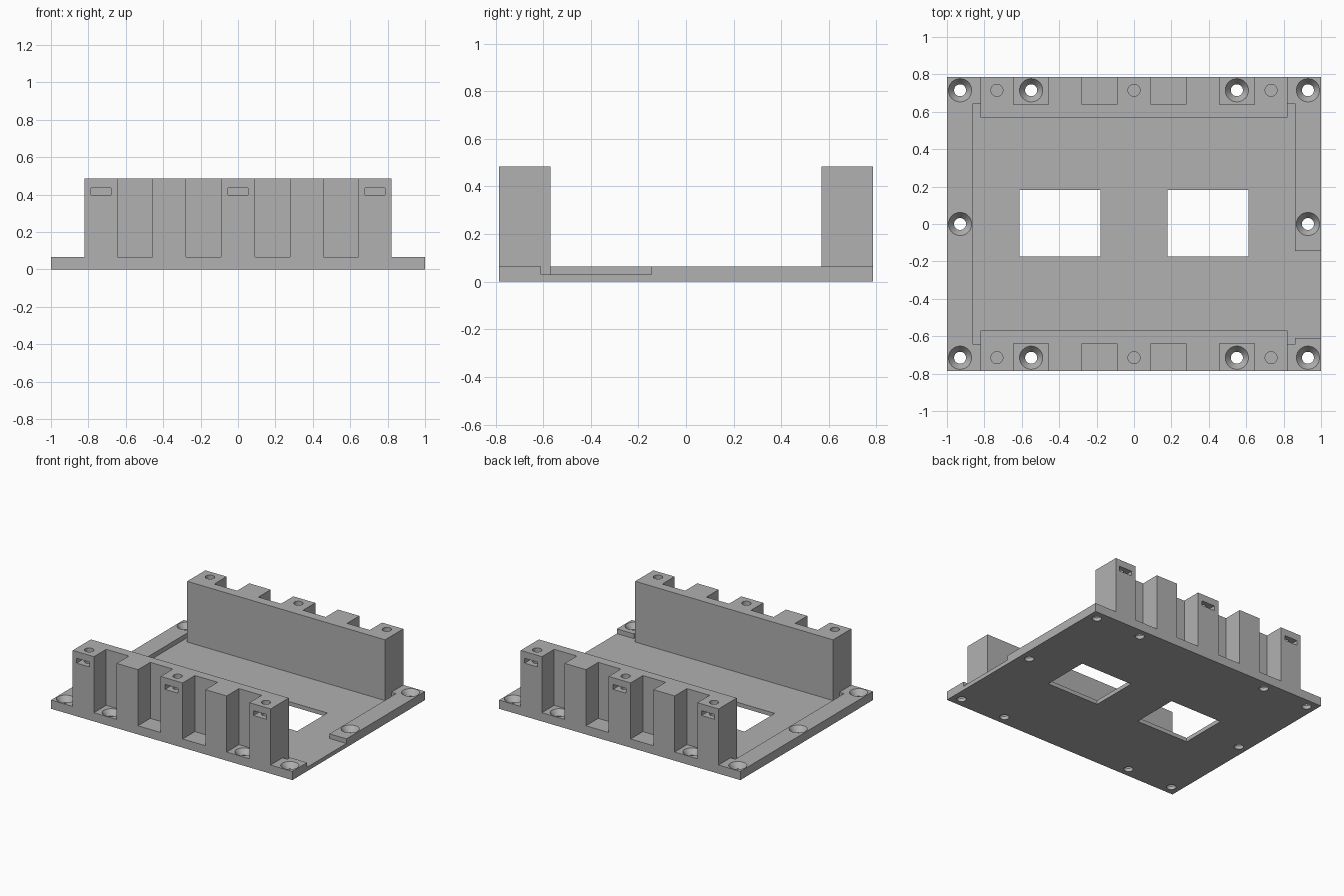
import bpy, bmesh
from mathutils import Matrix

if "Cube" in bpy.data.objects:
    bpy.data.objects.remove(bpy.data.objects["Cube"])

grey = bpy.data.materials.new("plain grey")
grey.use_nodes = True
COLOUR = (0.44, 0.44, 0.44, 1)
grey.diffuse_color = COLOUR
grey.node_tree.nodes["Principled BSDF"].inputs["Base Color"].default_value = COLOUR

HALF_Y, PLATE_TOP, FLOOR, WALL_TOP = 0.785, 0.065, 0.03, 0.485
HOLE_Y, HOLE_R = 0.715, 0.032


def to_object(name, bm):
    bmesh.ops.recalc_face_normals(bm, faces=bm.faces)
    mesh = bpy.data.meshes.new(name)
    bm.to_mesh(mesh)
    bm.free()
    mesh.materials.append(grey)
    obj = bpy.data.objects.new(name, mesh)
    bpy.context.collection.objects.link(obj)
    return obj


def prism(name, outline, z0, z1):
    bm = bmesh.new()
    face = bm.faces.new([bm.verts.new((x, y, z0)) for x, y in outline])
    top = bmesh.ops.extrude_face_region(bm, geom=[face])["geom"]
    bmesh.ops.translate(bm, vec=(0, 0, z1 - z0),
                        verts=[v for v in top if isinstance(v, bmesh.types.BMVert)])
    return to_object(name, bm)


def box(name, x0, x1, y0, y1, z0, z1):
    return prism(name, [(x0, y0), (x1, y0), (x1, y1), (x0, y1)], z0, z1)


def cone(name, x, y, z0, z1, r0, r1):
    bm = bmesh.new()
    bmesh.ops.create_cone(bm, cap_ends=True, segments=40, radius1=r0, radius2=r1,
                          depth=z1 - z0, matrix=Matrix.Translation((x, y, (z0 + z1) / 2)))
    return to_object(name, bm)


def cut(target, cutters):
    for c in cutters:
        mod = target.modifiers.new("cut", "BOOLEAN")
        mod.operation, mod.solver, mod.object = "DIFFERENCE", "EXACT", c
    graph = bpy.context.evaluated_depsgraph_get()
    mesh = bpy.data.meshes.new_from_object(target.evaluated_get(graph))
    target.modifiers.clear()
    target.data = mesh
    for c in cutters:
        bpy.data.objects.remove(c)


# Base plate with its sunken floor, side notch and two windows
plate = box("base_plate", -1, 1, -HALF_Y, HALF_Y, 0, PLATE_TOP)
cutters = [box("floor_cut", -0.86, 0.86, -0.57, 0.57, FLOOR, 0.2),
           box("notch_cut", 0.84, 1.1, -0.61, -0.145, FLOOR, 0.2)]
for s in (-1, 1):
    a, b = sorted((0.82 * s, 0.86 * s))
    cutters.append(box("edge_cut", a, b, -0.643, 0.643, FLOOR, 0.2))
    a, b = sorted((0.18 * s, 0.613 * s))
    cutters.append(box("window_cut", a, b, -0.175, 0.183, -0.1, 0.2))

# Countersunk mounting holes
spots = [(x, y) for x in (-0.93, -0.55, 0.55, 0.93) for y in (-HOLE_Y, HOLE_Y)]
for x, y in spots + [(-0.93, 0), (0.93, 0)]:
    cutters.append(cone("hole_cut", x, y, -0.1, 0.2, HOLE_R, HOLE_R))
    cutters.append(cone("sink_cut", x, y, 0.025, 0.075, HOLE_R, 0.0695))
cut(plate, cutters)

# Comb shaped walls, with screw holes and nut slots in three of the teeth
for name, s in (("front_wall", -1), ("back_wall", 1)):
    outline = [(-0.82, 0.57 * s), (-0.82, HALF_Y * s)]
    for c in (-0.55, -0.185, 0.185, 0.55):
        l, r = c - 0.094, c + 0.094
        outline += [(l, HALF_Y * s), (l, 0.64 * s), (r, 0.64 * s), (r, HALF_Y * s)]
    outline += [(0.82, HALF_Y * s), (0.82, 0.57 * s)]
    wall = prism(name, outline, PLATE_TOP, WALL_TOP)
    cutters = []
    for x in (-0.733, 0, 0.733):
        y0, y1 = sorted((0.66 * s, 0.9 * s))
        cutters.append(box("nut_cut", x - 0.054, x + 0.054, y0, y1, 0.398, 0.434))
        cutters.append(cone("screw_cut", x, HOLE_Y * s, 0.3, 0.6, HOLE_R, HOLE_R))
    cut(wall, cutters)

# Smooth the round holes, keep the edges sharp
bpy.ops.object.select_all(action="DESELECT")
for obj in bpy.context.collection.objects:
    if obj.name in ("base_plate", "front_wall", "back_wall"):
        obj.select_set(True)
        bpy.context.view_layer.objects.active = obj
bpy.ops.object.shade_smooth_by_angle()
